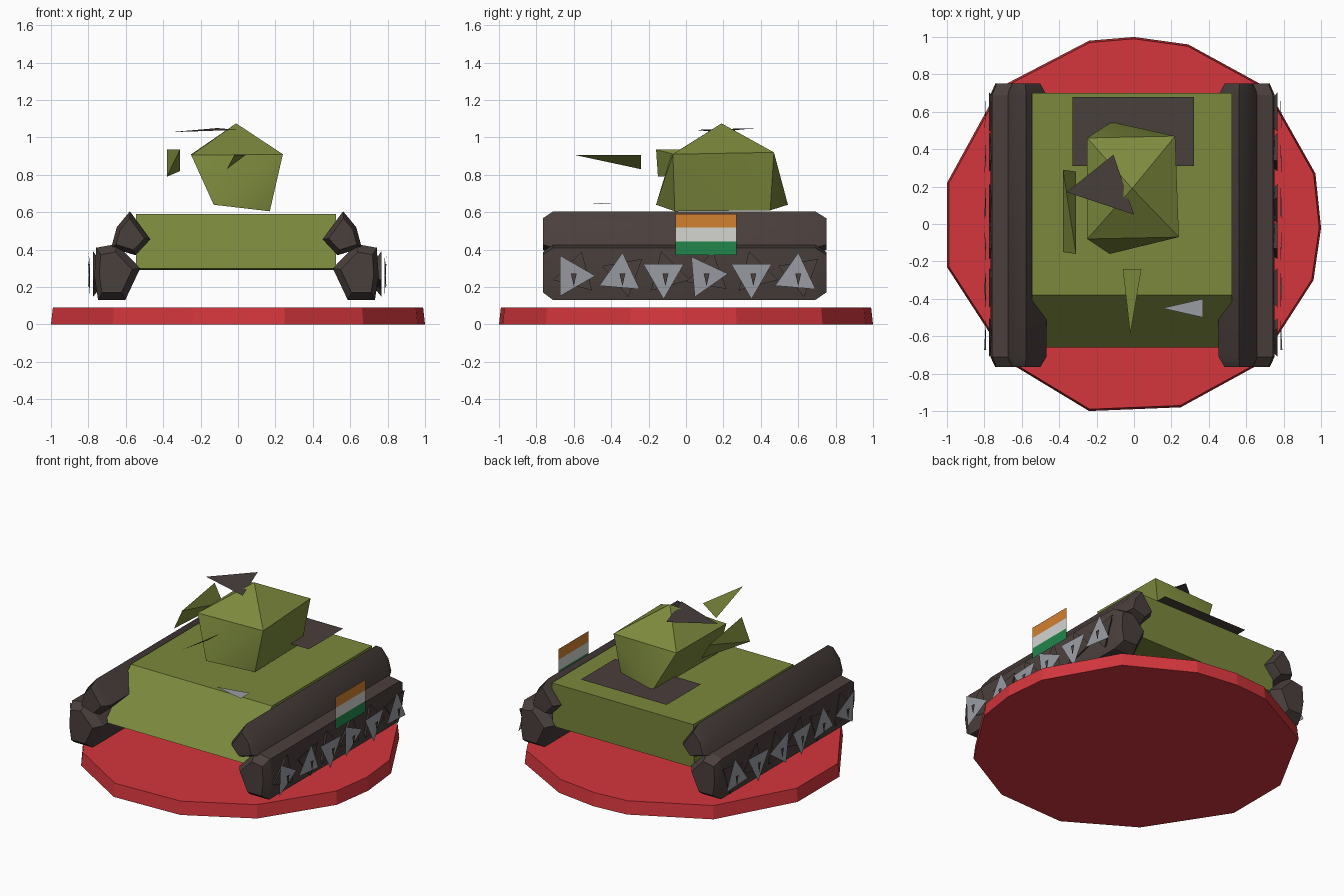
import bpy, bmesh, math
from mathutils import Vector, Matrix

if "Cube" in bpy.data.objects:
    bpy.data.objects.remove(bpy.data.objects["Cube"])


def material(name, r, g, b):
    m = bpy.data.materials.new(name)
    m.use_nodes = True
    m.diffuse_color = (r, g, b, 1)
    m.node_tree.nodes["Principled BSDF"].inputs["Base Color"].default_value = (r, g, b, 1)
    return m


OLIVE = material("olive green", .20, .25, .046)
BROWN = material("dark brown", .068, .05, .045)
RED = material("red", .66, .037, .046)
GREY = material("steel grey", .32, .335, .365)
ORANGE = material("orange", .64, .22, .03)
WHITE = material("white", .66, .66, .64)
GREEN = material("green", .016, .24, .07)


def finish(name, bm, *mats, smooth=0, closed=True):
    if closed:
        bmesh.ops.recalc_face_normals(bm, faces=bm.faces)
    mesh = bpy.data.meshes.new(name)
    bm.to_mesh(mesh)
    bm.free()
    for m in mats:
        mesh.materials.append(m)
    obj = bpy.data.objects.new(name, mesh)
    bpy.context.collection.objects.link(obj)
    if smooth:
        bpy.ops.object.select_all(action='DESELECT')
        obj.select_set(True)
        bpy.context.view_layer.objects.active = obj
        bpy.ops.object.shade_smooth_by_angle(angle=math.radians(smooth))
    return obj


def loft(name, rings, mat, smooth=0):
    """Join matching rings of points and cap both ends."""
    bm = bmesh.new()
    loops = [[bm.verts.new(p) for p in ring] for ring in rings]
    n = len(rings[0])
    for a, b in zip(loops, loops[1:]):
        for i in range(n):
            j = (i + 1) % n
            bm.faces.new((a[i], a[j], b[j], b[i]))
    bm.faces.new(loops[0])
    bm.faces.new(loops[-1])
    return finish(name, bm, mat, smooth=smooth)


def solid(name, points, mat, smooth=0):
    """Convex shell around a few points."""
    bm = bmesh.new()
    verts = [bm.verts.new(p) for p in points]
    bmesh.ops.convex_hull(bm, input=verts)
    return finish(name, bm, mat, smooth=smooth)


def plate(name, points, mat):
    bm = bmesh.new()
    bm.faces.new([bm.verts.new(p) for p in points])
    return finish(name, bm, mat, closed=False)


# Round display base
outline = [(-.24, .98), (0, 1), (.29, .96), (.71, .73), (.97, .27), (1, -.02),
           (.96, -.3), (.67, -.75), (.25, -.98), (-.24, -1), (-.67, -.74),
           (-1, -.23), (-1, .22), (-.72, .73)]
loft("display_base", [[(x, y, 0) for x, y in outline],
                      [(x * .99, y * .99, .09) for x, y in outline]], RED)

# Hull with sloping front
profile = [(-.66, .3), (-.38, .59), (.7, .59), (.69, .29)]
loft("hull", [[(x, y, z) for y, z in profile] for x in (-.545, .525)], OLIVE)

# Turret, gun and side launcher
solid("turret", [(-.01, .19, 1.075), (-.25, .46, .91), (.22, .47, .92),
                 (.24, -.07, .91), (-.25, -.08, .905), (-.13, -.16, .64),
                 (.17, -.06, .605), (-.12, .545, .64), (.17, .45, .61)],
      OLIVE, smooth=40)
plate("gun_barrel", [(-.02, -.59, .905), (.04, -.24, .905), (-.06, -.24, .83)], OLIVE)
solid("side_launcher", [(-.38, -.15, .79), (-.31, -.16, .935),
                        (-.38, .29, .935), (-.31, .28, .82)], OLIVE)

# Loose deck plates
plate("hatch_plate", [(-.36, .17, 1.028), (0, .05, 1.04), (-.11, .37, 1.05)], BROWN)
plate("engine_cover", [(-.33, .31, .66), (.32, .31, .66), (.32, .68, .66), (-.33, .68, .66)], BROWN)
plate("front_fitting", [(.15, -.45, .648), (.37, -.5, .645), (.37, -.4, .645)], GREY)

# Tracks: an upper and a lower faceted bar on each side
upper = [(.57, .605), (.46, .455), (.54, .37), (.67, .41), (.64, .52)]
lower = [(.75, .41), (.64, .43), (.515, .3), (.595, .13), (.74, .13), (.76, .26)]


def track_bar(name, section, side):
    cx = sum(p[0] for p in section) / len(section)
    cz = sum(p[1] for p in section) / len(section)
    rings = []
    for y, k in ((-.765, .72), (-.71, 1), (.69, 1), (.75, .72)):
        rings.append([(side * (cx + (x - cx) * k) - .008, y, cz + (z - cz) * k)
                      for x, z in section])
    loft(name, rings, BROWN, smooth=25)


# Wheel shards: centre along the track and turn of each triangle
wheels = [(-.61, 0), (-.35, -35), (-.12, -90), (.1, 5), (.35, 30), (.59, 85)]


def triangle(x, y, z, radius, turn, narrow=1):
    pts = []
    for k in range(3):
        a = math.radians(turn + 120 * k)
        pts.append(Vector((x, y + radius * narrow * math.cos(a), z + radius * math.sin(a))))
    return pts


for side, word in ((1, "left"), (-1, "right")):
    track_bar(word + "_upper_track", upper, side)
    track_bar(word + "_lower_track", lower, side)
    flip = Matrix.Translation((-.004, 0, 0)) @ Matrix.Diagonal((side, 1, 1, 1))
    for i, (y, turn) in enumerate(wheels, 1):
        z = .26
        tyre = triangle(.772, y + .02, z + .01, .125, turn + 75)
        tyre.append(Vector((.68, y, z)))
        solid(f"{word}_tyre_{i}", [flip @ p for p in tyre], BROWN)
        disc = triangle(.787, y, z, .125, turn)
        disc[1].x += .01
        plate(f"{word}_wheel_{i}", [flip @ p for p in disc], GREY)
        hub = triangle(.803, y + .01, z - .01, .045, -90, .4)
        plate(f"{word}_hub_{i}", [flip @ p for p in hub], BROWN)

# Three-striped flag panel on the left side
bm = bmesh.new()
rows = [[bm.verts.new((.775, y, z)) for y in (-.055, .27)] for z in (.37, .443, .517, .59)]
for i in range(3):
    (a, b), (c, d) = rows[i], rows[i + 1]
    bm.faces.new((a, b, d, c)).material_index = i
finish("flag_panel", bm, GREEN, WHITE, ORANGE, closed=False)
